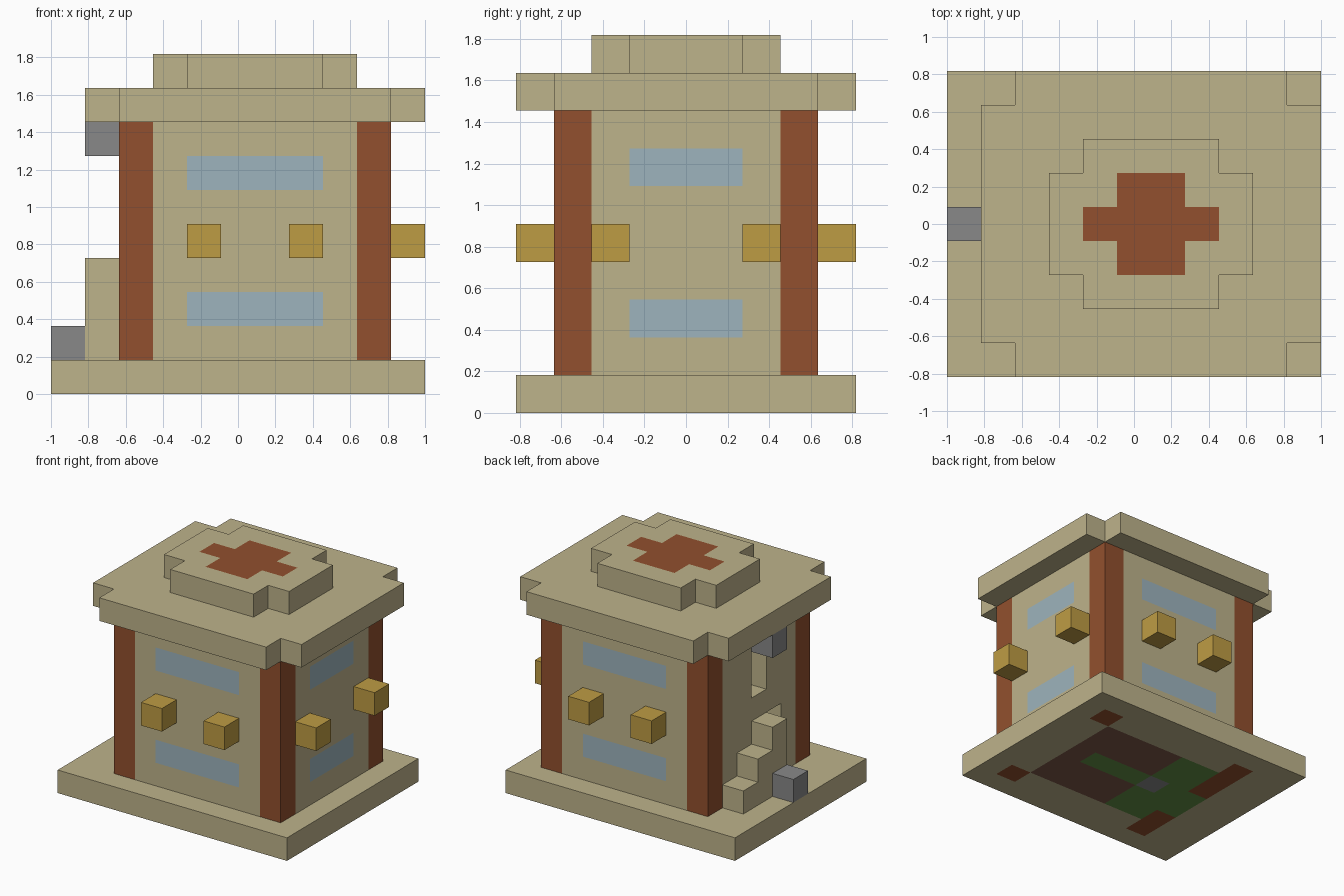
import bpy
import bmesh
from mathutils import Vector

if "Cube" in bpy.data.objects:
    bpy.data.objects.remove(bpy.data.objects["Cube"], do_unlink=True)

# The building sits on an 11 x 9 x 10 grid of cubes
U = 2 / 11
ORIGIN = Vector((-1, -4.5 * U, 0))


def material(name, rgb):
    linear = [((c / 255 + 0.055) / 1.055) ** 2.4 for c in rgb]
    mat = bpy.data.materials.new(name)
    mat.use_nodes = True
    mat.diffuse_color = (*linear, 1)
    mat.node_tree.nodes["Principled BSDF"].inputs["Base Color"].default_value = (*linear, 1)
    return mat


SAND, BROWN, GLASS, GOLD, GREY, EARTH, GRASS = range(7)
MATS = [
    material("sandstone", (190, 179, 139)),
    material("red_brown_timber", (146, 80, 46)),
    material("pale_blue_glass", (157, 180, 189)),
    material("gold_lamp", (190, 156, 68)),
    material("grey_stone", (136, 136, 136)),
    material("dark_earth", (125, 89, 73)),
    material("grass_green", (99, 145, 70)),
]


def blocks(name, low, high, rule):
    """Shell of the cells from low to high; rule gives a colour or None for a gap."""
    if not callable(rule):
        colour = rule
        rule = lambda x, y, z: colour
    cells = {}
    for x in range(low[0], high[0]):
        for y in range(low[1], high[1]):
            for z in range(low[2], high[2]):
                c = rule(x, y, z)
                if c is not None:
                    cells[x, y, z] = c
    used = sorted(set(cells.values()))
    bm = bmesh.new()
    for cell, colour in cells.items():
        for axis in range(3):
            for side in (0, 1):
                step = Vector((0, 0, 0))
                step[axis] = 1
                beside = Vector(cell) + (step if side else -step)
                if tuple(int(v) for v in beside) in cells:
                    continue
                a, b = Vector((0, 0, 0)), Vector((0, 0, 0))
                a[(axis + 1) % 3] = b[(axis + 2) % 3] = 1
                p = Vector(cell) + step * side
                corners = [p, p + a, p + a + b, p + b]
                if not side:
                    corners.reverse()
                face = bm.faces.new([bm.verts.new(ORIGIN + q * U) for q in corners])
                face.material_index = used.index(colour)
    bmesh.ops.remove_doubles(bm, verts=bm.verts, dist=0.001)
    bmesh.ops.dissolve_limit(bm, angle_limit=0.01, verts=bm.verts, edges=bm.edges,
                             delimit={'MATERIAL'})
    mesh = bpy.data.meshes.new(name)
    bm.to_mesh(mesh)
    bm.free()
    for c in used:
        mesh.materials.append(MATS[c])
    bpy.context.collection.objects.link(bpy.data.objects.new(name, mesh))


# Base slab with garden, floor and wall footings set into it
def base_rule(x, y, z):
    if x in (2, 9) and y in (1, 7) or x == 2 and y in (2, 5, 6):
        return BROWN
    if x == 4 and y == 4:
        return GREY
    if x == 2 and y in (3, 4) or x in (3, 4) and 2 <= y <= 6 or 5 <= x <= 7 and y == 4:
        return GRASS
    if 5 <= x <= 8 and 2 <= y <= 6:
        return EARTH
    return SAND


blocks("base", (0, 0, 0), (11, 9, 1), base_rule)

# Corner posts
for x, side in ((2, "right"), (9, "left")):
    for y, end in ((1, "front"), (7, "back")):
        blocks(f"post_{end}_{side}", (x, y, 1), (x + 1, y + 1, 8), BROWN)


# Walls with window bands
def long_wall(x, y, z):
    return GLASS if z in (2, 6) and 4 <= x <= 7 else SAND


def short_wall(x, y, z):
    return GLASS if z in (2, 6) and 3 <= y <= 5 else SAND


def door_wall(x, y, z):
    lower_door = y in (3, 4) and z <= 3
    upper_door = y == 4 and z in (5, 6)
    return None if lower_door or upper_door else SAND


blocks("wall_front", (3, 1, 1), (9, 2, 8), long_wall)
blocks("wall_back", (3, 7, 1), (9, 8, 8), long_wall)
blocks("wall_left", (9, 2, 1), (10, 7, 8), short_wall)
blocks("wall_right_doors", (2, 2, 1), (3, 7, 8), door_wall)
blocks("upper_floor", (3, 2, 4), (9, 7, 5), SAND)

# Outside stair rising towards the front
blocks("stair", (1, 4, 1), (2, 7, 4),
       lambda x, y, z: SAND if z <= 7 - y else None)

# Gold lamps on three walls, grey blocks by the doors
lamp_cells = [(x, y) for x in (4, 7) for y in (0, 8)] + [(10, 2), (10, 6)]
for i, (x, y) in enumerate(lamp_cells):
    blocks(f"lamp_{i + 1}", (x, y, 4), (x + 1, y + 1, 5), GOLD)
blocks("grey_block_ground", (0, 4, 1), (1, 5, 2), GREY)
blocks("grey_block_over_door", (1, 4, 7), (2, 5, 8), GREY)


# Two roof tiers with notched corners
def lower_roof(x, y, z):
    return None if x in (1, 10) and y in (0, 8) else SAND


def upper_roof(x, y, z):
    if x in (3, 8) and y in (2, 6):
        return None
    if y == 4 and 4 <= x <= 7 or x in (5, 6) and 3 <= y <= 5:
        return BROWN
    return SAND


blocks("roof_lower", (1, 0, 8), (11, 9, 9), lower_roof)
blocks("roof_upper", (3, 2, 9), (9, 7, 10), upper_roof)
